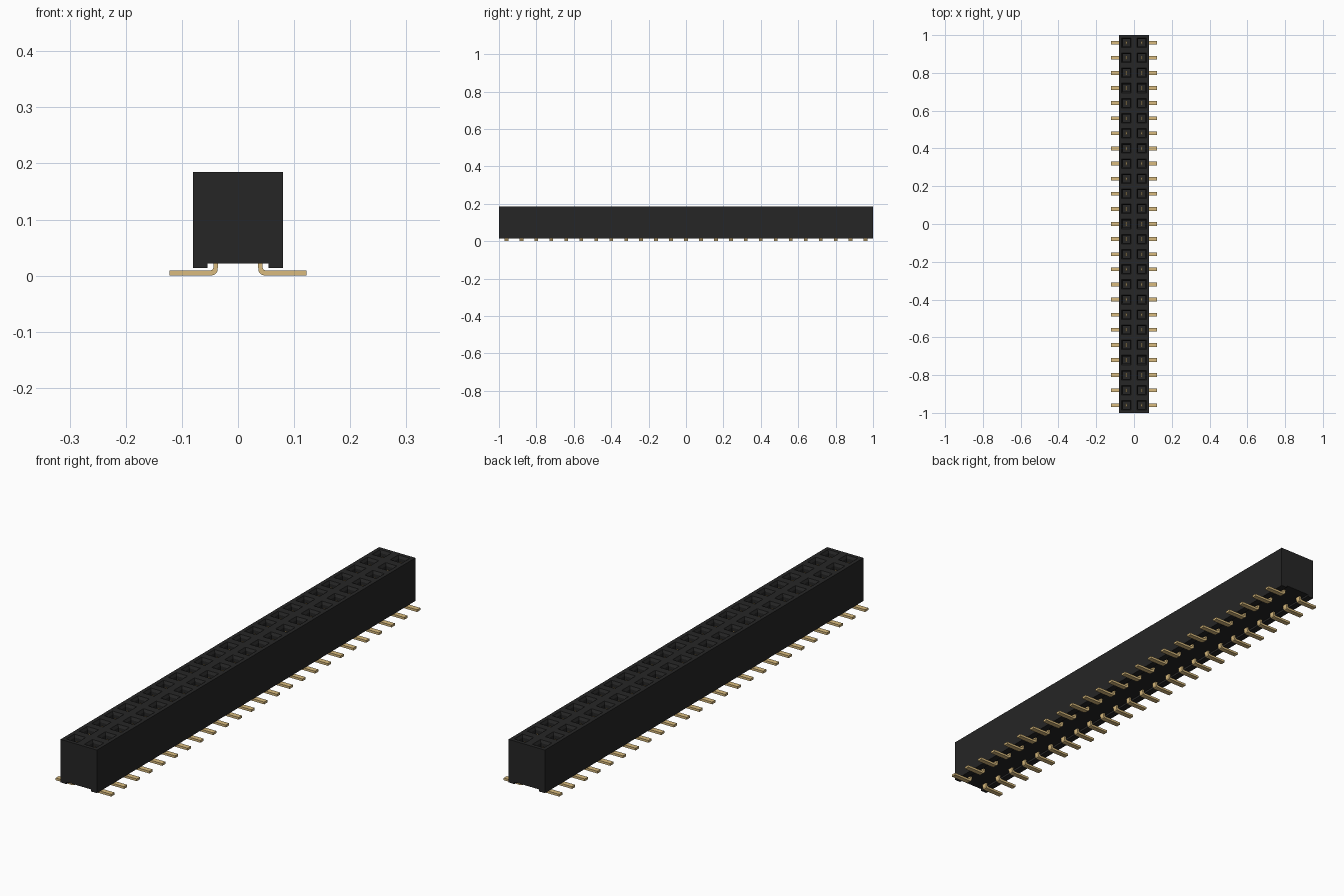
import bpy, bmesh
from mathutils import Vector

cube = bpy.data.objects.get("Cube")
if cube:
    bpy.data.objects.remove(cube, do_unlink=True)

PITCH, ROWS = 0.08, 25
TOP = 0.185


def material(name, rgb):
    m = bpy.data.materials.new(name)
    m.use_nodes = True
    m.diffuse_color = (*rgb, 1)
    m.node_tree.nodes["Principled BSDF"].inputs["Base Color"].default_value = (*rgb, 1)
    return m


black = material("black plastic", (0.019, 0.019, 0.019))
gold = material("gold contact", (0.70, 0.50, 0.21))


def finish(bm, name, mat):
    bmesh.ops.recalc_face_normals(bm, faces=bm.faces)
    mesh = bpy.data.meshes.new(name)
    bm.to_mesh(mesh)
    bm.free()
    mesh.materials.append(mat)
    obj = bpy.data.objects.new(name, mesh)
    bpy.context.collection.objects.link(obj)
    return obj


# Housing: end profile with a raised underside, extruded one pitch at a time
half = [(0.08, TOP), (0.08, 0.014), (0.054, 0.014), (0.054, 0.022)]
profile = [(0, TOP)] + half + [(-x, z) for x, z in reversed(half)]
bm = bmesh.new()
rings = [[bm.verts.new((x, -1 + i * PITCH, z)) for x, z in profile]
         for i in range(ROWS + 1)]
bm.faces.new(rings[0])
bm.faces.new(rings[-1])
for a, b in zip(rings, rings[1:]):
    for k in range(len(profile)):
        j = (k + 1) % len(profile)
        bm.faces.new((a[k], a[j], b[j], b[k]))
bmesh.ops.recalc_face_normals(bm, faces=bm.faces)

# Socket openings: square inset, sloped lead-in, then a straight well
sockets = [f for f in bm.faces if f.normal.z > 0.9 and f.calc_center_median().z > 0.18]
for thickness, depth in ((0.021, 0), (0.008, -0.01)):
    bmesh.ops.inset_individual(bm, faces=sockets, thickness=thickness, depth=depth)
for f in sockets:
    well = bmesh.ops.extrude_discrete_faces(bm, faces=[f])["faces"][0]
    bmesh.ops.translate(bm, verts=well.verts, vec=Vector((0, 0, -0.13)))
finish(bm, "socket_housing", black)


# Contacts: bent strip with a foot and leg, plus a slim post inside the well
def add_contact(bm, side, y):
    strip = [(0.122, 0), (0.048, 0), (0.041, 0.002), (0.037, 0.007), (0.036, 0.014),
             (0.036, 0.055), (0.044, 0.055), (0.044, 0.014), (0.046, 0.010),
             (0.050, 0.009), (0.122, 0.009)]
    lo, hi = [[bm.verts.new((side * x, y + w, z)) for x, z in strip]
              for w in (-0.01, 0.01)]
    bm.faces.new(lo)
    bm.faces.new(hi)
    for k in range(len(strip)):
        j = (k + 1) % len(strip)
        bm.faces.new((lo[k], lo[j], hi[j], hi[k]))
    post = bmesh.ops.create_cube(bm, size=1)["verts"]
    bmesh.ops.scale(bm, verts=post, vec=(0.008, 0.010, 0.125))
    bmesh.ops.translate(bm, verts=post, vec=(side * PITCH / 2, y, 0.1075))


for side, name in ((1, "left_contacts"), (-1, "right_contacts")):
    bm = bmesh.new()
    for i in range(ROWS):
        add_contact(bm, side, (i - ROWS // 2) * PITCH)
    finish(bm, name, gold)
